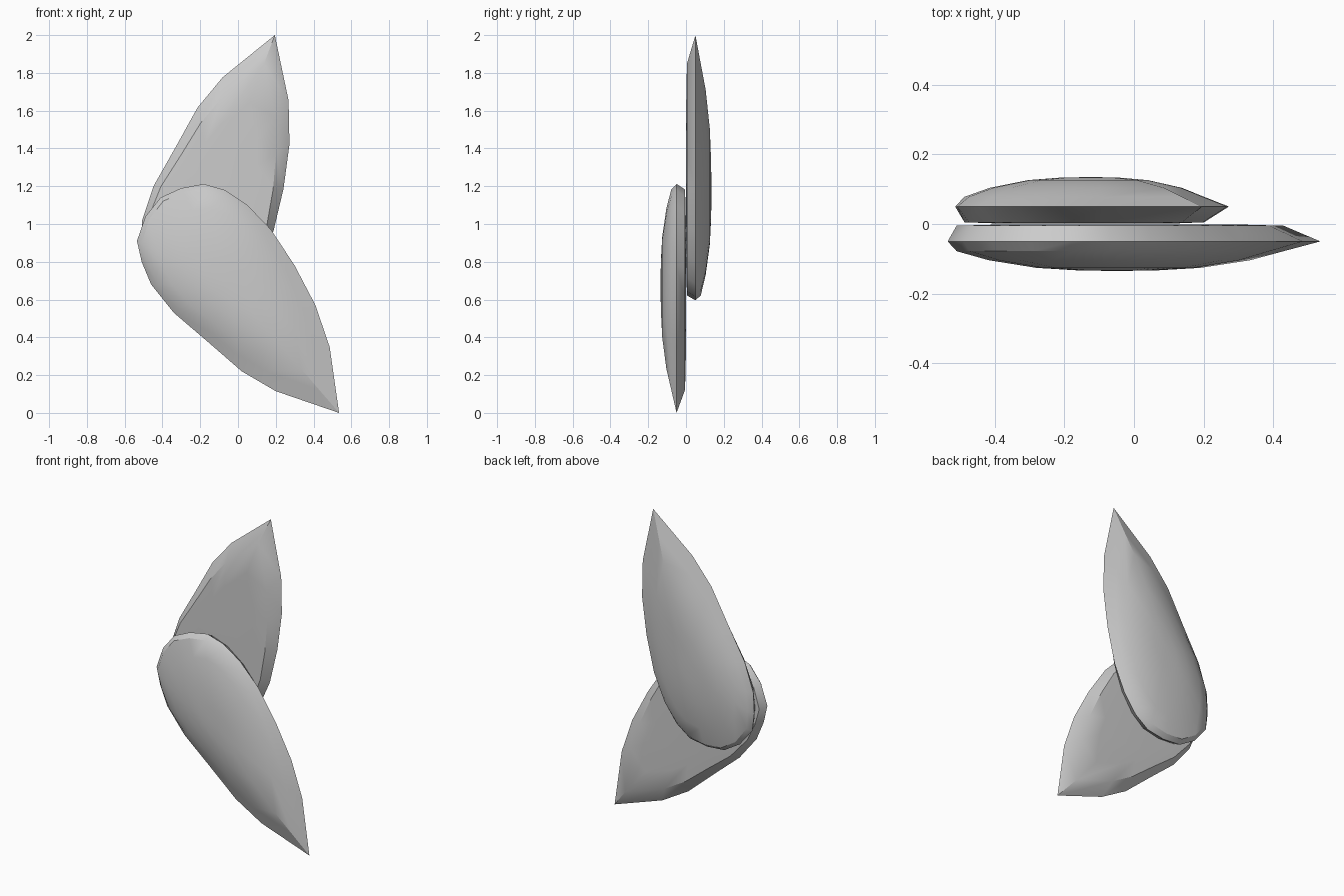
import bpy, bmesh, math
from mathutils import Matrix, Vector

if "Cube" in bpy.data.objects:
    bpy.data.objects.remove(bpy.data.objects["Cube"])

# Teardrop outline of one shell half (x, z), starting at the pointed tip
OUTLINE = [(0.535, 0.0), (0.485, 0.35), (0.41, 0.57), (0.30, 0.78), (0.175, 0.97),
           (0.05, 1.10), (-0.07, 1.18), (-0.18, 1.212), (-0.30, 1.19), (-0.41, 1.14),
           (-0.49, 1.04), (-0.535, 0.91), (-0.51, 0.80), (-0.46, 0.68), (-0.34, 0.53),
           (-0.17, 0.385), (0.02, 0.22), (0.20, 0.115)]
TIP = Vector(OUTLINE[0])
ROUND_END = Vector((-0.45, 1.10))
CENTRE = Vector((-0.05, 0.68))
AXIS = TIP - ROUND_END


def inset(p):
    # narrow bevel at the round end, wide bevel towards the tip
    s = (p - ROUND_END).dot(AXIS) / AXIS.length_squared
    return 0.96 - 0.14 * min(1, max(0, s * 1.6))


def shell(name, matrix):
    bm = bmesh.new()
    pts = [Vector(p) for p in OUTLINE]

    def ring(f, y):
        out = []
        for p in pts:
            k = 1 if f is None else f * inset(p)
            q = CENTRE + (p - CENTRE) * k
            out.append(bm.verts.new((q.x, y, q.y)))
        return out

    # rings from the inner face, over the rim, up the outer dome
    rings = [ring(f, y) for f, y in ((0.7, -0.001), (1, -0.005), (None, -0.05), (1, -0.078),
                                     (0.8, -0.104), (0.5, -0.126), (0.25, -0.133))]
    n = len(pts)
    for a, b in zip(rings, rings[1:]):
        for i in range(n):
            j = (i + 1) % n
            bm.faces.new((a[i], a[j], b[j], b[i]))
    bm.faces.new(rings[0])
    top = bm.verts.new((CENTRE.x, -0.135, CENTRE.y))
    for i in range(n):
        bm.faces.new((rings[-1][i], rings[-1][(i + 1) % n], top))
    bm.transform(matrix)
    bmesh.ops.recalc_face_normals(bm, faces=bm.faces)
    me = bpy.data.meshes.new(name)
    bm.to_mesh(me)
    bm.free()
    ob = bpy.data.objects.new(name, me)
    bpy.context.collection.objects.link(ob)
    bpy.ops.object.select_all(action='DESELECT')
    ob.select_set(True)
    bpy.context.view_layer.objects.active = ob
    bpy.ops.object.shade_smooth_by_angle(angle=math.radians(30))
    return ob


# Front half, tip pointing down
shell("front_shell", Matrix.Identity(4))

# Back half: same shape flipped over and swung open, tip pointing up
tip3 = Vector((TIP.x, 0, TIP.y))
flip = Matrix.Rotation(math.pi, 4, 'X')
swing = Matrix.Rotation(math.radians(-20), 4, 'Y')
shell("back_shell", Matrix.Translation((0.195, 0, 2.0)) @ swing @ flip @ Matrix.Translation(-tip3))
